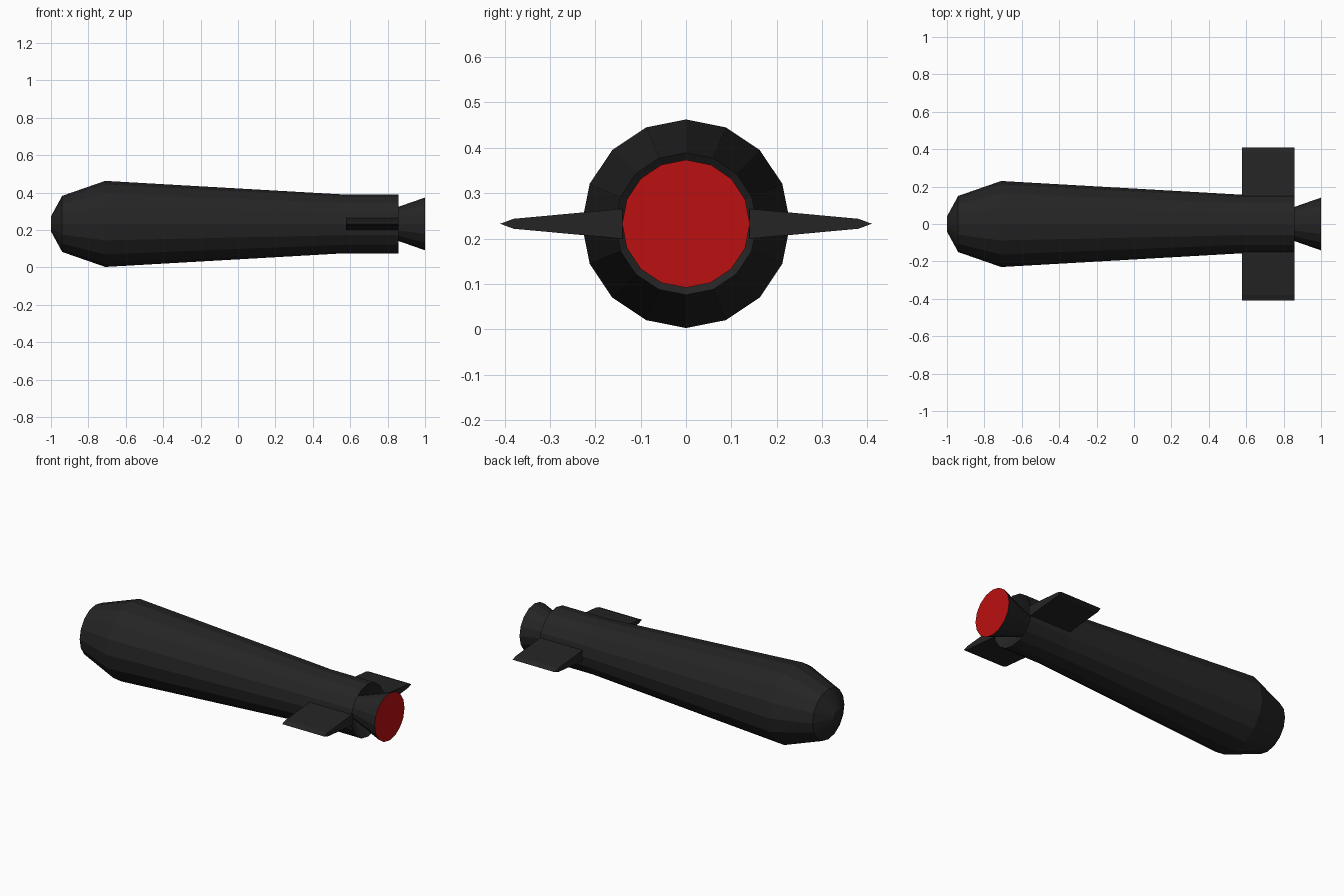
import bpy, bmesh, math

if "Cube" in bpy.data.objects:
    bpy.data.objects.remove(bpy.data.objects["Cube"])

CZ = 0.2325   # height of the long axis
SIDES = 16


def material(name, rgb):
    m = bpy.data.materials.new(name)
    m.diffuse_color = (*rgb, 1)
    m.use_nodes = True
    m.node_tree.nodes["Principled BSDF"].inputs["Base Color"].default_value = m.diffuse_color
    return m


BLACK = material("matte black", (0.018, 0.018, 0.018))
RED = material("exhaust red", (0.5, 0.005, 0.005))


def finish(name, bm, mats):
    bmesh.ops.recalc_face_normals(bm, faces=bm.faces)
    me = bpy.data.meshes.new(name)
    bm.to_mesh(me)
    bm.free()
    for m in mats:
        me.materials.append(m)
    ob = bpy.data.objects.new(name, me)
    bpy.context.collection.objects.link(ob)
    return ob


# Hull: turned profile (x, radius), nose to recessed tail to flared nozzle
profile = [(-1, 0.04), (-0.94, 0.15), (-0.71, 0.23), (0.57, 0.157),
           (0.857, 0.157), (0.785, 0.066), (1, 0.141)]
bm = bmesh.new()
rings = []
for x, r in profile:
    rings.append([bm.verts.new((x, r * math.sin(a), CZ + r * math.cos(a)))
                  for a in (2 * math.pi * i / SIDES for i in range(SIDES))])
for p, q in zip(rings, rings[1:]):
    for i in range(SIDES):
        j = (i + 1) % SIDES
        bm.faces.new((p[i], p[j], q[j], q[i]))
bm.faces.new(rings[0])
bm.faces.new(rings[-1]).material_index = 1   # glowing exhaust disc
finish("hull", bm, [BLACK, RED])

# Tail fins: tapered section swept along x, one per side
section = [(0.14, 0.033), (0.38, 0.011), (0.41, 0),
           (0.38, -0.011), (0.14, -0.033)]
for side, name in ((1, "left_fin"), (-1, "right_fin")):
    bm = bmesh.new()
    base = bm.faces.new([bm.verts.new((0.578, side * y, CZ + z)) for y, z in section])
    ext = bmesh.ops.extrude_face_region(bm, geom=[base], use_keep_orig=True)
    moved = [v for v in ext["geom"] if isinstance(v, bmesh.types.BMVert)]
    bmesh.ops.translate(bm, verts=moved, vec=(0.279, 0, 0))
    finish(name, bm, [BLACK])
